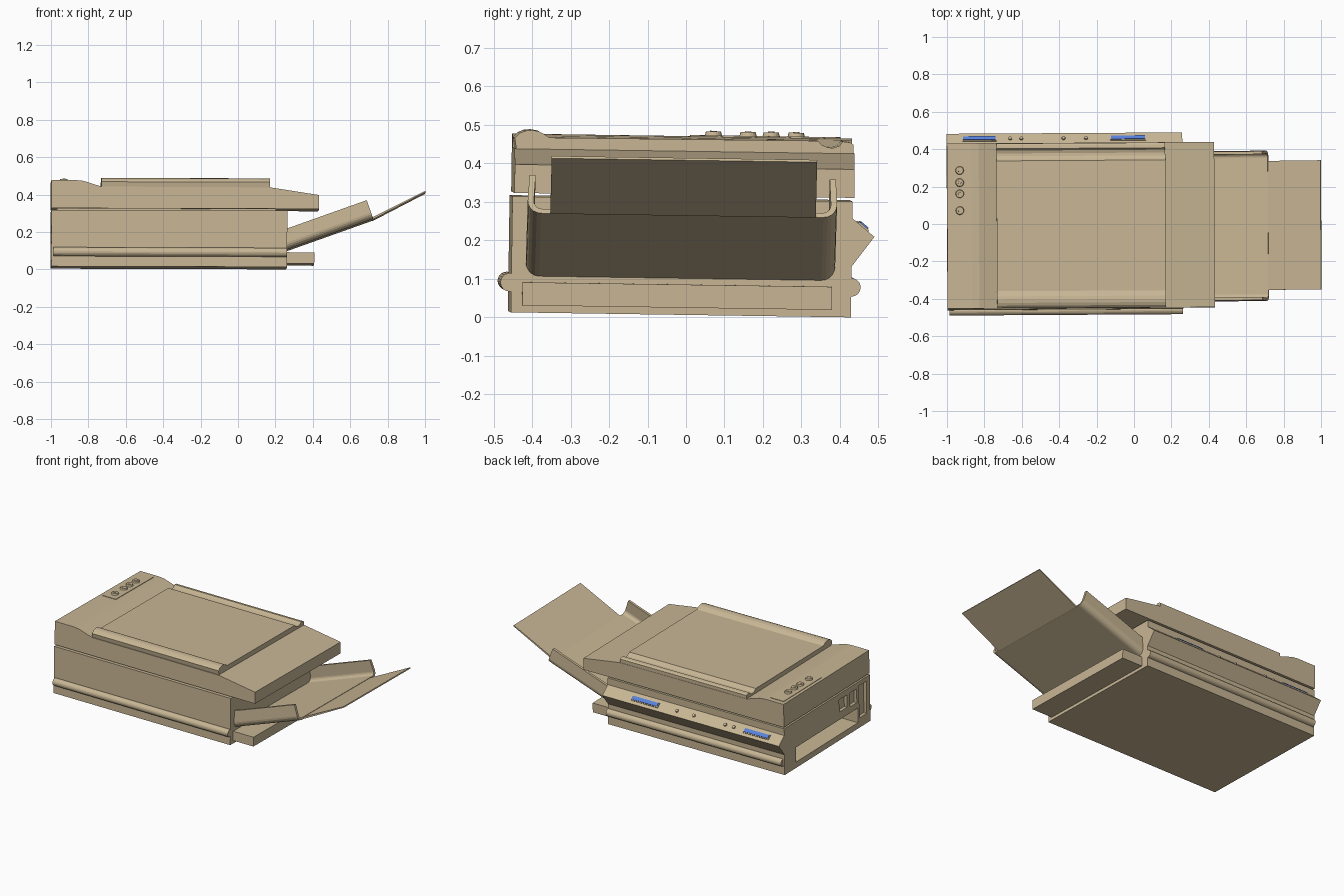
import bpy, bmesh, math
from mathutils import Matrix, Vector

cube = bpy.data.objects.get("Cube")
if cube:
    bpy.data.objects.remove(cube)


def material(name, rgb):
    m = bpy.data.materials.new(name)
    m.use_nodes = True
    m.diffuse_color = (*rgb, 1)
    m.node_tree.nodes["Principled BSDF"].inputs["Base Color"].default_value = (*rgb, 1)
    return m


TAN = material("warm beige plastic", (0.58, 0.47, 0.30))
BLUE = material("display blue", (0.10, 0.22, 0.72))
# The whole machine sits very slightly askew
TILT = Matrix.Rotation(0.006, 4, 'Z') @ Matrix.Rotation(0.003, 4, 'Y') @ Matrix.Rotation(-0.0147, 4, 'X')
parts = []


def finish(name, bm, mat=TAN):
    bmesh.ops.recalc_face_normals(bm, faces=bm.faces)
    me = bpy.data.meshes.new(name)
    bm.to_mesh(me)
    bm.free()
    me.materials.append(mat)
    ob = bpy.data.objects.new(name, me)
    bpy.context.collection.objects.link(ob)
    parts.append(ob)
    return ob


def box(name, x, y, z, mat=TAN, matrix=None):
    bm = bmesh.new()
    bmesh.ops.create_cube(bm, size=1)
    for v in bm.verts:
        v.co = [r[0] + (c + 0.5) * (r[1] - r[0]) for c, r in zip(v.co, (x, y, z))]
    if matrix:
        bm.transform(matrix)
    return finish(name, bm, mat)


def sweep(name, points, offset):
    """Extrude a closed 3D outline along an offset."""
    bm = bmesh.new()
    face = bm.faces.new([bm.verts.new(p) for p in points])
    new = bmesh.ops.extrude_face_region(bm, geom=[face])["geom"]
    bmesh.ops.translate(bm, vec=offset, verts=[g for g in new if isinstance(g, bmesh.types.BMVert)])
    return finish(name, bm)


def along_x(name, profile, x0, x1):
    return sweep(name, [(x0, y, z) for y, z in profile], (x1 - x0, 0, 0))


def along_y(name, profile, y0, y1):
    return sweep(name, [(x, y0, z) for x, z in profile], (0, y1 - y0, 0))


def disc(name, radius, depth, matrix):
    bm = bmesh.new()
    bmesh.ops.create_cone(bm, cap_ends=True, segments=20, radius1=radius,
                          radius2=radius * 0.85, depth=depth)
    bm.transform(matrix)
    return finish(name, bm)


def cut(target, cutters):
    """Apply boolean cuts, then drop the cutters."""
    for c in cutters:
        c.hide_render = True
        mod = target.modifiers.new("cut", 'BOOLEAN')
        mod.operation, mod.solver, mod.object = 'DIFFERENCE', 'EXACT', c
    dg = bpy.context.evaluated_depsgraph_get()
    me = bpy.data.meshes.new_from_object(target.evaluated_get(dg))
    target.modifiers.clear()
    target.data = me
    for c in cutters:
        parts.remove(c)
        bpy.data.objects.remove(c)


# Main body with a cassette recess and connector slots in its end
body = box("main_body", (-1, 0.26), (-0.457, 0.427), (0.007, 0.308))
cut(body, [
    box("recess", (-1.1, -0.8), (-0.33, 0.31), (0.045, 0.14)),
    box("slot_a", (-1.1, -0.98), (-0.22, -0.14), (0.19, 0.27)),
    box("slot_b", (-1.1, -0.98), (-0.32, -0.25), (0.18, 0.27)),
    box("slot_c", (-1.1, -0.98), (-0.42, -0.345), (0.07, 0.28)),
])

# Round rails on both long sides
for name, y in (("front_rail", -0.461), ("back_rail", 0.427)):
    ring = [(y + 0.024 * math.cos(a), 0.085 + 0.024 * math.sin(a))
            for a in (i * math.tau / 20 for i in range(20))]
    along_x(name, ring, -0.99, 0.26)

# Lower output shelf and the neck carrying the cover
box("lower_shelf", (0.24, 0.405), (-0.428, 0.376), (0.026, 0.086))
box("cover_neck", (-0.97, 0.2), (-0.35, 0.32), (0.29, 0.33))

# Upper cover with sloping ends
along_y("upper_cover", [(-1, 0.318), (0.43, 0.318), (0.43, 0.392), (0.17, 0.432),
                        (-0.735, 0.434), (-0.83, 0.464), (-0.87, 0.468), (-1, 0.468)],
        -0.453, 0.43)

# Document lid: front roll, flat top, groove near the back
along_x("document_lid", [(-0.448, 0.43), (-0.453, 0.46), (-0.44, 0.473), (-0.425, 0.479),
                         (-0.408, 0.481), (-0.39, 0.478), (-0.375, 0.47), (-0.362, 0.462),
                         (0.335, 0.464), (0.345, 0.454), (0.36, 0.447), (0.375, 0.446),
                         (0.39, 0.451), (0.4, 0.463), (0.418, 0.461), (0.428, 0.455),
                         (0.428, 0.43)], -0.735, 0.168)

# Control plate and keys on the raised end of the cover
box("control_plate", (-0.98, -0.885), (0.01, 0.40), (0.465, 0.471))
for i, y in enumerate((0.07, 0.16, 0.22, 0.285)):
    disc(f"control_key_{i + 1}", 0.023, 0.012, Matrix.Translation((-0.932, y, 0.475)))
    disc(f"control_key_cap_{i + 1}", 0.010, 0.012, Matrix.Translation((-0.932, y, 0.477)))

# Wedge shaped display console along the back
along_x("back_console", [(0.42, 0.13), (0.485, 0.217), (0.42, 0.27)], -1, 0.26)
SLOPE = Matrix.Rotation(-math.atan2(0.053, 0.065), 4, 'X')


def on_console(x):
    return Matrix.Translation((x, 0.456, 0.2405)) @ SLOPE


for i, (x, w) in enumerate(((-0.825, 0.086), (-0.03, 0.09))):
    box(f"display_frame_{i + 1}", (-w - 0.005, w + 0.005), (-0.017, 0.017), (-0.002, 0.005),
        matrix=on_console(x))
    box(f"display_{i + 1}", (-w, w), (-0.012, 0.012), (0, 0.009), BLUE, on_console(x))
for i, x in enumerate((-0.66, -0.6, -0.375, -0.255)):
    disc(f"console_button_{i + 1}", 0.011, 0.016, on_console(x))

# Sloping paper tray: rounded channel section swept uphill
D = Vector((0.46, 0, 0.165))
N = Vector((-0.337, 0, 0.941))
MID, HALF, WALL = -0.018, 0.402, 0.105


def channel_half(half, r, floor):
    arc = [(half - r + r * math.sin(a), floor + r - r * math.cos(a))
           for a in (i * math.pi / 10 for i in range(6))]
    return arc + [(half - 0.004, WALL)]


outer = channel_half(HALF, 0.035, 0)
inner = channel_half(HALF - 0.016, 0.022, 0.012)
right = outer + inner[::-1]
section = right + [(-y, h) for y, h in right[::-1]]
base = Vector((0.26, MID, 0.102))
sweep("paper_tray", [base + Vector((0, y, 0)) + N * h for y, h in section], D)

# Thin extension leaf beyond the tray
along_y("tray_extension", [(0.712, 0.266), (0.722, 0.266), (1, 0.411), (0.997, 0.417), (0.712, 0.274)],
        -0.361, 0.329)

for ob in parts:
    ob.data.transform(TILT)
